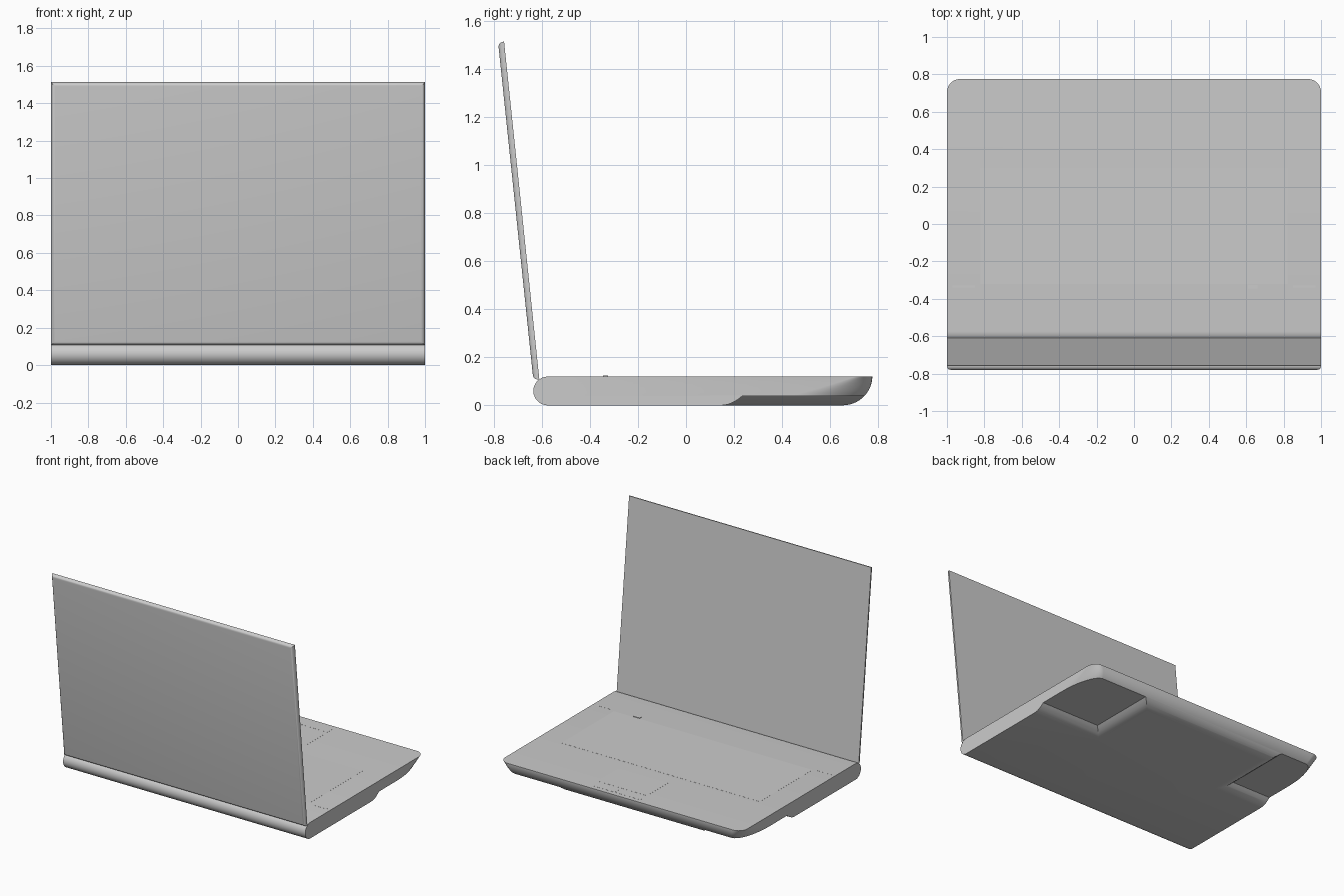
import bpy, bmesh, math

cube = bpy.data.objects.get("Cube")
if cube:
    bpy.data.objects.remove(cube, do_unlink=True)

grey = bpy.data.materials.new("light_grey_casing")
grey.use_nodes = True
colour = (0.6, 0.6, 0.6, 1)
grey.diffuse_color = colour
grey.node_tree.nodes["Principled BSDF"].inputs["Base Color"].default_value = colour


def make_object(name, bm):
    bmesh.ops.recalc_face_normals(bm, faces=bm.faces[:])
    mesh = bpy.data.meshes.new(name)
    bm.to_mesh(mesh)
    bm.free()
    mesh.materials.append(grey)
    obj = bpy.data.objects.new(name, mesh)
    bpy.context.collection.objects.link(obj)
    return obj


def activate(obj):
    bpy.ops.object.select_all(action='DESELECT')
    obj.select_set(True)
    bpy.context.view_layer.objects.active = obj


def smooth(obj):
    activate(obj)
    bpy.ops.object.shade_smooth_by_angle(angle=math.radians(32))


def loft(name, rings):
    """Skin equal-length rings and cap both ends."""
    bm = bmesh.new()
    rows = [[bm.verts.new(p) for p in ring] for ring in rings]
    for low, high in zip(rows, rows[1:]):
        for i in range(len(low)):
            j = (i + 1) % len(low)
            bm.faces.new((low[i], low[j], high[j], high[i]))
    bm.faces.new(rows[0][::-1])
    bm.faces.new(rows[-1])
    return make_object(name, bm)


def box(name, x0, x1, y0, y1, z0, z1):
    bm = bmesh.new()
    bmesh.ops.create_cube(bm, size=1)
    for v in bm.verts:
        v.co.x = x0 if v.co.x < 0 else x1
        v.co.y = y0 if v.co.y < 0 else y1
        v.co.z = z0 if v.co.z < 0 else z1
    return make_object(name, bm)


# Base: stacked outlines with a round hinge edge and an undercut palm edge
HEIGHT, LEVELS, STEPS = 0.12, 14, 8


def base_outline(z):
    r = HEIGHT / 2
    back = -0.575 - math.sqrt(max(0, r * r - (z - r) ** 2))
    low = 1 - z / HEIGHT
    palm = 0.65 + 0.125 * math.sqrt(max(0, 1 - low * low))
    rx, ry = 0.07 + 0.05 * low, 0.07 + 0.35 * low
    right = []
    for i in range(STEPS + 1):
        a = i / STEPS * math.pi / 2
        right.append((1 - rx + rx * math.cos(a), palm - ry + ry * math.sin(a), z))
    left = [(-x, y, z) for x, y, z in reversed(right)]
    return [(1, back, z)] + right + left + [(-1, back, z)]


base = loft("base", [base_outline(HEIGHT / 2 * (1 - math.cos(math.pi * i / LEVELS)))
                     for i in range(LEVELS + 1)])


# Underside corner recesses with flared edges
def cut_recess(side, inner):
    flare, depth, start = 0.09, 0.04, 0.235
    rings = []
    for u, z in [(0, -0.05)] + [(i / 6, depth * (i / 6) ** 2) for i in range(7)]:
        d = flare * (1 - u)
        x0, x1, y0 = side * (inner - d), side * 1.2, start - d
        rings.append([(x0, y0, z), (x1, y0, z), (x1, 1, z), (x0, 1, z)])
    cutter = loft("recess_cutter", rings)
    cutter.hide_render = True
    mod = base.modifiers.new("recess", 'BOOLEAN')
    mod.operation = 'DIFFERENCE'
    mod.solver = 'EXACT'
    mod.object = cutter
    activate(base)
    bpy.ops.object.modifier_apply(modifier=mod.name)
    bpy.data.objects.remove(cutter, do_unlink=True)


cut_recess(1, 0.52)
cut_recess(-1, 0.68)
smooth(base)

# Lid: thin slab rounded on its outer side, leaning back from the hinge
lid = box("screen_lid", -1, 1, -0.025, 0, 0, 1.413)
bm = bmesh.new()
bm.from_mesh(lid.data)
outer = [e for e in bm.edges if all(v.co.y < -0.01 for v in e.verts)]
bmesh.ops.bevel(bm, geom=outer, offset=0.021, segments=5, profile=0.5, affect='EDGES')
bm.to_mesh(lid.data)
bm.free()
lid.location = (0, -0.61, 0.108)
lid.rotation_euler.x = math.radians(5.96)
smooth(lid)

# Flush plates on the deck
plates = {
    "keyboard": (-0.82, 0.82, -0.32, 0.30),
    "touchpad": (-0.14, 0.27, 0.41, 0.66),
    "left_touchpad_button": (0.07, 0.27, 0.67, 0.74),
    "right_touchpad_button": (-0.14, 0.06, 0.67, 0.74),
    "left_strip": (0.85, 0.97, -0.34, -0.33),
    "right_strip": (-0.97, -0.85, -0.34, -0.33),
}
for name, (x0, x1, y0, y1) in plates.items():
    box(name, x0, x1, y0, y1, HEIGHT - 0.002, HEIGHT + 0.0006)
box("power_button", 0.61, 0.66, -0.345, -0.325, HEIGHT - 0.002, HEIGHT + 0.004)
